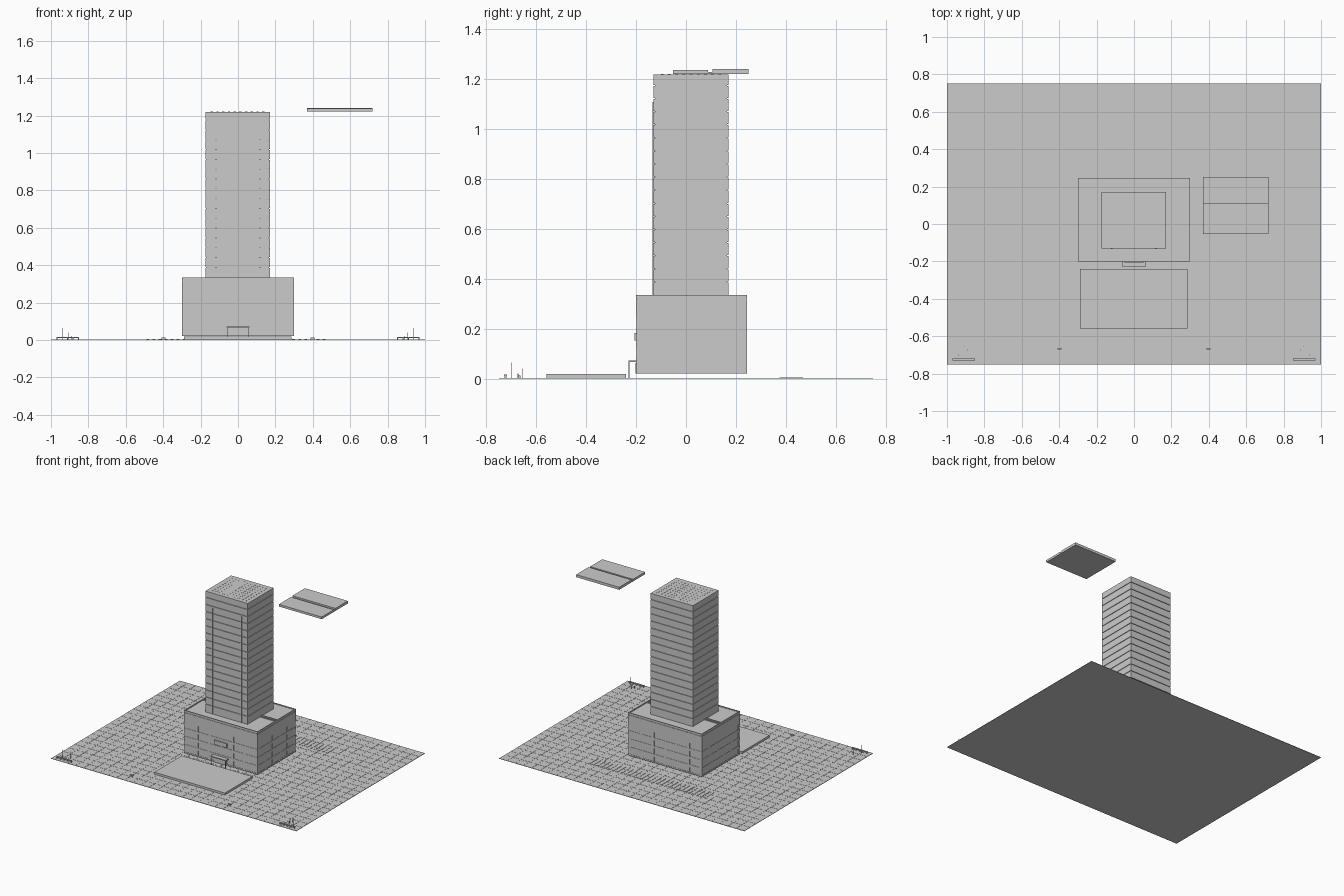
import bpy
import bmesh
from mathutils import Vector

cube = bpy.data.objects.get("Cube")
if cube:
    bpy.data.objects.remove(cube, do_unlink=True)

concrete = bpy.data.materials.new("pale_concrete")
concrete.use_nodes = True
GREY = (0.6, 0.6, 0.6, 1)
concrete.diffuse_color = GREY
concrete.node_tree.nodes["Principled BSDF"].inputs["Base Color"].default_value = GREY


def build(name, boxes):
    """One object from boxes given as ((x0, x1), (y0, y1), (z0, z1))."""
    bm = bmesh.new()
    for spans in boxes:
        lo = Vector([s[0] for s in spans])
        size = Vector([s[1] for s in spans]) - lo
        verts = bmesh.ops.create_cube(bm, size=1)["verts"]
        for v in verts:
            v.co = lo + Vector([(c + 0.5) * s for c, s in zip(v.co, size)])
    mesh = bpy.data.meshes.new(name)
    bm.to_mesh(mesh)
    bm.free()
    mesh.materials.append(concrete)
    obj = bpy.data.objects.new(name, mesh)
    bpy.context.collection.objects.link(obj)
    return obj


def shrink(span, d):
    return (span[0] + d, span[1] - d)


def tiles(xs, ys, z, nx, ny, gap):
    """Thin paving tiles in a regular grid."""
    dx, dy = (xs[1] - xs[0]) / nx, (ys[1] - ys[0]) / ny
    return [(shrink((xs[0] + i * dx, xs[0] + (i + 1) * dx), gap),
             shrink((ys[0] + j * dy, ys[0] + (j + 1) * dy), gap), z)
            for i in range(nx) for j in range(ny)]


# Ground with paving
build("ground", [((-1, 1), (-0.75, 0.75), (0, 0.002))])
build("paving", tiles((-1, 1), (-0.75, 0.75), (0.001, 0.003), 30, 22, 0.0008))

# Forecourt slab and row of parking bays
build("forecourt", [((-0.29, 0.285), (-0.56, -0.24), (0.002, 0.018))])
build("parking_bays", [((-0.49 + k * 0.0325, -0.475 + k * 0.0325),
                        (0.375, 0.47), (0.002, 0.005)) for k in range(30)])

# Podium: recessed core behind bands and piers
PX, PY = (-0.3, 0.3), (-0.2, 0.245)
IN = 0.009
build("podium_core", [(shrink(PX, IN), shrink(PY, IN), (0.02, 0.32))])
edges = [0.02, 0.03, 0.065, 0.085, 0.125, 0.145, 0.185, 0.205, 0.245, 0.318]
build("podium_bands", [(PX, PY, (edges[i], edges[i + 1])) for i in range(0, 10, 2)])
piers = []
for i in range(7):
    x = PX[0] + 0.01 + i * 0.58 / 6
    piers.append(((x - 0.008, x + 0.008), shrink(PY, 0.001), (0.025, 0.25)))
for j in range(6):
    y = PY[0] + 0.01 + j * 0.425 / 5
    piers.append((shrink(PX, 0.001), (y - 0.008, y + 0.008), (0.025, 0.25)))
build("podium_piers", piers)

# Podium roof with rim and side joints
rim = 0.006
rim_z = (0.321, 0.335)
build("podium_roof", [
    (shrink(PX, 0.003), shrink(PY, 0.003), (0.317, 0.329)),
    ((PX[0], PX[0] + rim), PY, rim_z), ((PX[1] - rim, PX[1]), PY, rim_z),
    (PX, (PY[0], PY[0] + rim), rim_z), (PX, (PY[1] - rim, PY[1]), rim_z),
    (PX, (0.012, 0.018), rim_z), (PX, (0.032, 0.038), rim_z)])

# Entrance: canopy, posts, door and framed panel
build("entrance_canopy", [((-0.062, 0.062), (-0.23, -0.195), (0.066, 0.073))])
build("canopy_posts", [((x - 0.002, x + 0.002), (-0.23, -0.226), (0.002, 0.067))
                       for x in (-0.058, 0.058)])
build("entrance_door", [((x - 0.024, x + 0.024), (-0.203, -0.19), (0.02, 0.062))
                        for x in (-0.026, 0.026)])
build("front_panel", [((-0.052, 0.052), (-0.206, -0.19), (0.152, 0.183))])

# Tower: core with one shell per storey
TX, TY = (-0.175, 0.17), (-0.13, 0.17)
BASE, TOP, STEP = 0.39, 1.22, 0.0525
build("tower_core", [(shrink(TX, 0.005), shrink(TY, 0.005), (0.325, TOP - 0.005))])
levels = [0.325] + [BASE + k * STEP for k in range(16)] + [TOP + 0.004]
build("tower_storeys", [(TX, TY, (a, b - 0.004)) for a, b in zip(levels, levels[1:])])
build("tower_front_strips", [((x - 0.004, x + 0.004), (TY[0] - 0.004, TY[0] + 0.005),
                              (0.33, 1.11)) for x in (-0.118, 0.12)])
build("tower_roof_tiles", tiles(shrink(TX, 0.02), shrink(TY, 0.02),
                                (TOP - 0.002, TOP + 0.001), 10, 9, 0.009))

# Detached roof slab in two halves with a joint between
build("floating_roof", [((0.37, 0.72), (-0.053, 0.25), (1.222, 1.23)),
                        ((0.37, 0.72), (-0.053, 0.088), (1.229, 1.238)),
                        ((0.37, 0.72), (0.106, 0.25), (1.229, 1.241))])

# Corner gates with flagpoles, mirrored
for side, name in ((1, "left"), (-1, "right")):
    def mx(a, b):
        return tuple(sorted((a * side, b * side)))
    build(name + "_gate", [(mx(0.85, 0.97), (-0.73, -0.718), (0.011, 0.016))] +
          [(mx(x, x + 0.005), (-0.728, -0.72), (0.002, 0.013))
           for x in (0.85, 0.879, 0.908, 0.937, 0.965)])
    build(name + "_flagpoles", [
        (mx(0.938, 0.941), (-0.702, -0.699), (0.002, 0.065)),
        (mx(0.904, 0.907), (-0.656, -0.653), (0.002, 0.04)),
        (mx(0.89, 0.893), (-0.675, -0.672), (0.002, 0.02))])
    build(name + "_bollard", [(mx(0.388, 0.41), (-0.672, -0.664), (0.002, 0.012))])
